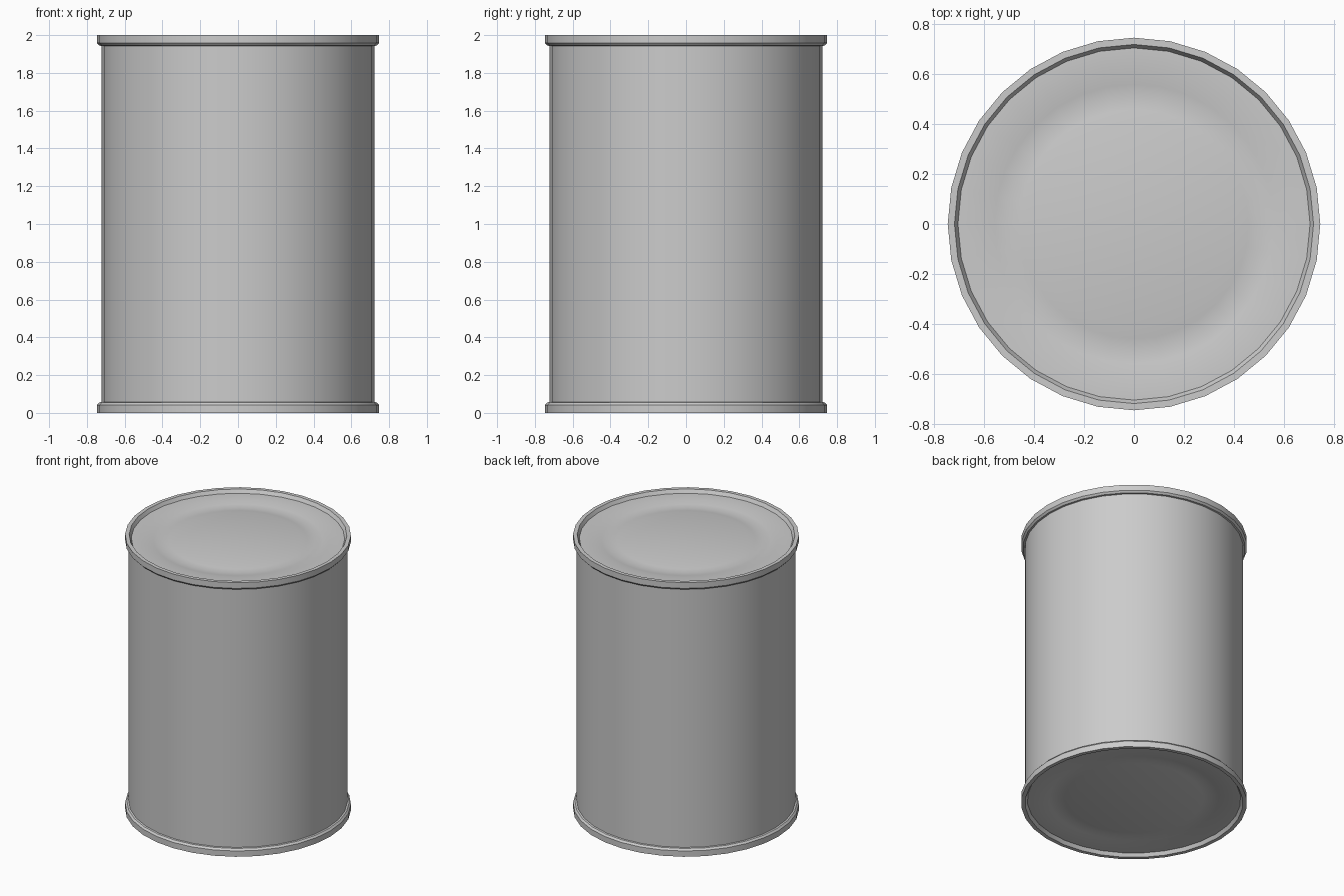
import bpy, bmesh, math

if "Cube" in bpy.data.objects:
    bpy.data.objects.remove(bpy.data.objects["Cube"])

SIDES = 32
HEIGHT = 2.0


def lathe(name, profile):
    """Revolve (radius, z) points around z; a zero radius becomes a pole."""
    bm = bmesh.new()
    rings = []
    for r, z in profile:
        count = SIDES if r > 0 else 1
        rings.append([bm.verts.new((r * math.cos(math.tau * i / SIDES),
                                    r * math.sin(math.tau * i / SIDES), z))
                      for i in range(count)])
    for a, b in zip(rings, rings[1:]):
        for i in range(SIDES):
            j = (i + 1) % SIDES
            if len(b) == 1:
                bm.faces.new((a[i], a[j], b[0]))
            elif len(a) == 1:
                bm.faces.new((a[0], b[j], b[i]))
            else:
                bm.faces.new((a[i], a[j], b[j], b[i]))
    mesh = bpy.data.meshes.new(name)
    bm.to_mesh(mesh)
    bm.free()
    obj = bpy.data.objects.new(name, mesh)
    bpy.context.collection.objects.link(obj)
    bpy.context.view_layer.objects.active = obj
    obj.select_set(True)
    bpy.ops.object.shade_smooth_by_angle(angle=math.radians(30))
    obj.select_set(False)
    return obj


# Rim and pressed lid: (radius, depth below the end of the can)
END = [(0.723, 0.057), (0.735, 0.055), (0.747, 0.042), (0.747, 0.0),
       (0.72, 0.0), (0.706, 0.025), (0.61, 0.025), (0.56, 0.036),
       (0.51, 0.04), (0.46, 0.036), (0.41, 0.025), (0, 0.025)]

# Straight can wall
lathe("can_wall", [(0.723, 0.057), (0.723, HEIGHT - 0.057)])

# Matching ends, the bottom mirrored with its order reversed to face outward
lathe("top_end", [(r, HEIGHT - d) for r, d in END])
lathe("bottom_end", [(r, d) for r, d in reversed(END)])
